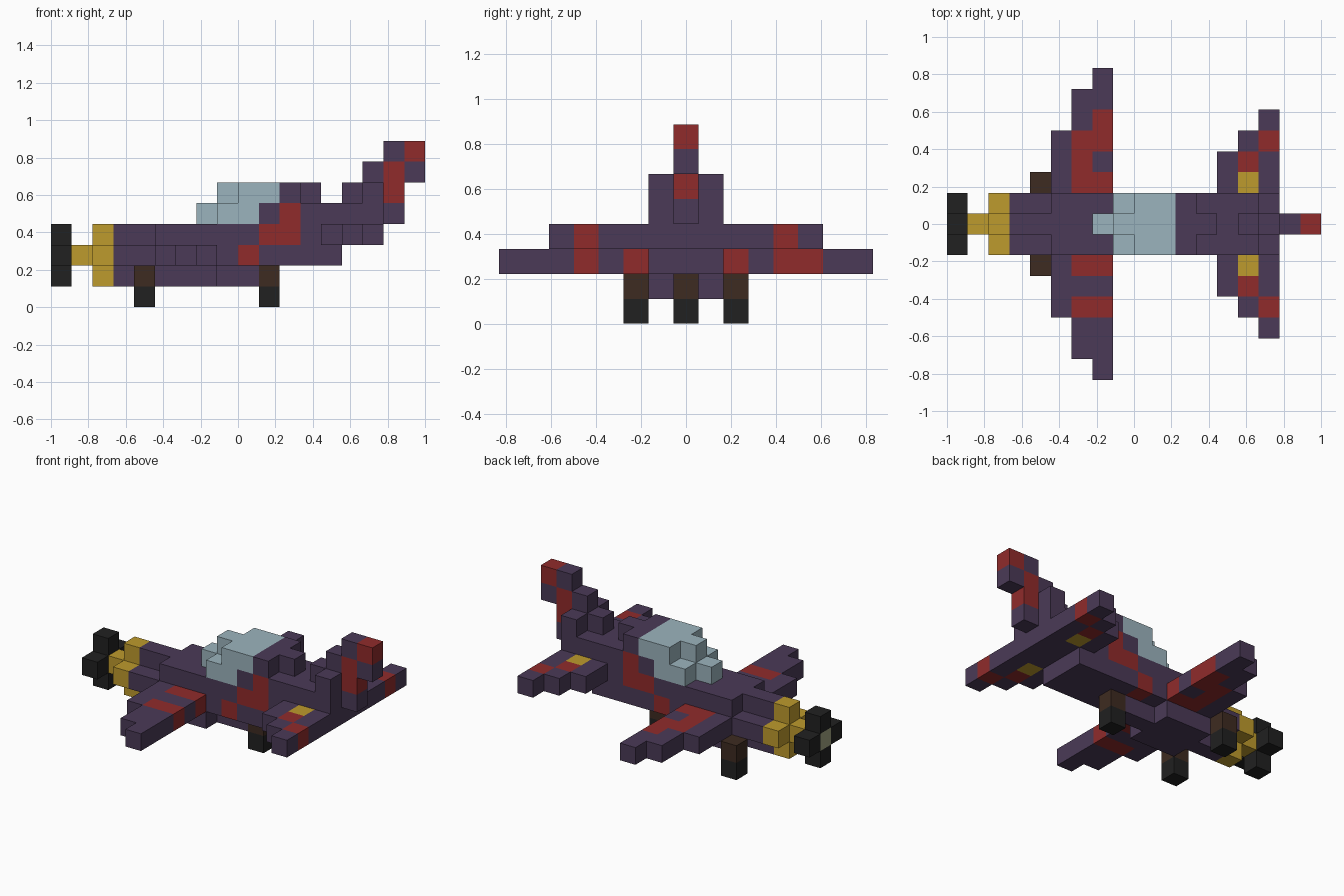
import bpy
import bmesh
from mathutils import Vector

if "Cube" in bpy.data.objects:
    bpy.data.objects.remove(bpy.data.objects["Cube"])

UNIT = 1 / 9  # edge of one block

COLOURS = {
    "purple": (0.069, 0.042, 0.095),
    "red": (0.28, 0.024, 0.024),
    "yellow": (0.515, 0.328, 0.026),
    "glass_blue": (0.33, 0.456, 0.51),
    "black": (0.015, 0.015, 0.015),
    "brown": (0.048, 0.024, 0.015),
    "cream": (0.36, 0.37, 0.22),
}
MATERIALS = {}
for name, rgb in COLOURS.items():
    mat = bpy.data.materials.new(name)
    mat.use_nodes = True
    mat.diffuse_color = (*rgb, 1)
    mat.node_tree.nodes["Principled BSDF"].inputs["Base Color"].default_value = (*rgb, 1)
    MATERIALS[name] = mat


def block(x0, x1, z0, z1, colour, y0=0, y1=0):
    """Blocks over inclusive ranges, mirrored across y = 0."""
    return {(x, side * y, z): colour
            for x in range(x0, x1 + 1) for y in range(y0, y1 + 1)
            for z in range(z0, z1 + 1) for side in (1, -1)}


def build(name, *blocks):
    """Join blocks into one closed shell; later blocks recolour earlier ones."""
    cells = {}
    for b in blocks:
        cells.update(b)
    bm = bmesh.new()
    palette = sorted(set(cells.values()))
    axes = [Vector(a) for a in ((1, 0, 0), (0, 1, 0), (0, 0, 1))]
    for cell, colour in cells.items():
        centre = Vector(cell) + Vector((0.5, 0, 0.5))
        for i in range(3):
            for sign in (1, -1):
                n = axes[i] * sign
                if tuple(int(a + b) for a, b in zip(cell, n)) in cells:
                    continue
                u, v = axes[(i + 1) % 3] / 2, axes[(i + 2) % 3] / 2 * sign
                mid = centre + n / 2
                corners = (mid - u - v, mid + u - v, mid + u + v, mid - u + v)
                face = bm.faces.new([bm.verts.new(c * UNIT - axes[0]) for c in corners])
                face.material_index = palette.index(colour)
    bmesh.ops.remove_doubles(bm, verts=bm.verts, dist=UNIT / 100)
    mesh = bpy.data.meshes.new(name)
    bm.to_mesh(mesh)
    bm.free()
    for colour in palette:
        mesh.materials.append(MATERIALS[colour])
    obj = bpy.data.objects.new(name, mesh)
    bpy.context.collection.objects.link(obj)


def half(cells, side):
    """Keep only the cells on one side of the centre line."""
    return {c: col for c, col in cells.items() if c[1] * side > 0}


# Propeller, spinner and nose ring
build("propeller", block(0, 0, 1, 3, "black"), block(0, 0, 2, 2, "black", 1, 1),
      block(0, 0, 2, 2, "cream"))
build("spinner", block(1, 1, 2, 2, "yellow"))
build("nose_ring", block(2, 2, 1, 3, "yellow"), block(2, 2, 2, 2, "yellow", 1, 1))

# Fuselage with red side markings
build("fuselage",
      block(3, 9, 1, 1, "purple"), block(5, 7, 1, 1, "purple", 0, 1),
      block(3, 13, 2, 2, "purple", 0, 1),
      block(3, 4, 3, 3, "purple"), block(5, 15, 3, 3, "purple", 0, 1),
      block(10, 15, 4, 4, "purple", 0, 1),
      block(11, 11, 5, 5, "purple", 0, 1), block(12, 12, 5, 5, "purple"),
      block(9, 9, 2, 2, "red", 0, 1), block(10, 11, 3, 3, "red", 0, 1),
      block(11, 11, 4, 4, "red", 0, 1))

# Canopy
build("canopy", block(7, 7, 4, 4, "glass_blue"), block(8, 9, 4, 4, "glass_blue", 0, 1),
      block(8, 8, 5, 5, "glass_blue"), block(9, 10, 5, 5, "glass_blue", 0, 1))

# Main wings, with markings that differ between the sides
wing = {**block(5, 5, 2, 2, "purple", 2, 4), **block(6, 6, 2, 2, "purple", 2, 6),
        **block(7, 7, 2, 2, "purple", 2, 7), **block(6, 7, 2, 2, "red", 2, 2),
        **block(6, 7, 2, 2, "red", 4, 4)}
build("front_wing", half(wing, -1))
build("back_wing", half(wing, 1), half(block(6, 6, 2, 2, "red", 3, 3), 1),
      half(block(7, 7, 2, 2, "red", 5, 5), 1))

# Tailplanes
tail = {**block(13, 13, 3, 3, "purple", 2, 3), **block(14, 14, 3, 3, "purple", 2, 4),
        **block(15, 15, 3, 3, "purple", 2, 5), **block(14, 14, 3, 3, "yellow", 2, 2),
        **block(14, 14, 3, 3, "red", 3, 3), **block(15, 15, 3, 3, "red", 4, 4)}
for label, side in (("front", -1), ("back", 1)):
    build(label + "_tailplane", half(tail, side))

# Tail fin
build("tail_fin", block(14, 14, 5, 5, "purple"), block(15, 15, 5, 5, "purple", 0, 1),
      block(15, 15, 6, 6, "purple"), block(16, 16, 4, 4, "purple"),
      block(16, 16, 5, 6, "red"), block(17, 17, 6, 6, "purple"),
      block(16, 16, 7, 7, "purple"), block(17, 17, 7, 7, "red"))

# Landing gear
gear = {**block(4, 4, 1, 1, "brown", 2, 2), **block(4, 4, 0, 0, "black", 2, 2)}
for label, side in (("front", -1), ("back", 1)):
    build(label + "_wheel_leg", half(gear, side))
build("tail_wheel_leg", block(10, 10, 1, 1, "brown"), block(10, 10, 0, 0, "black"))
